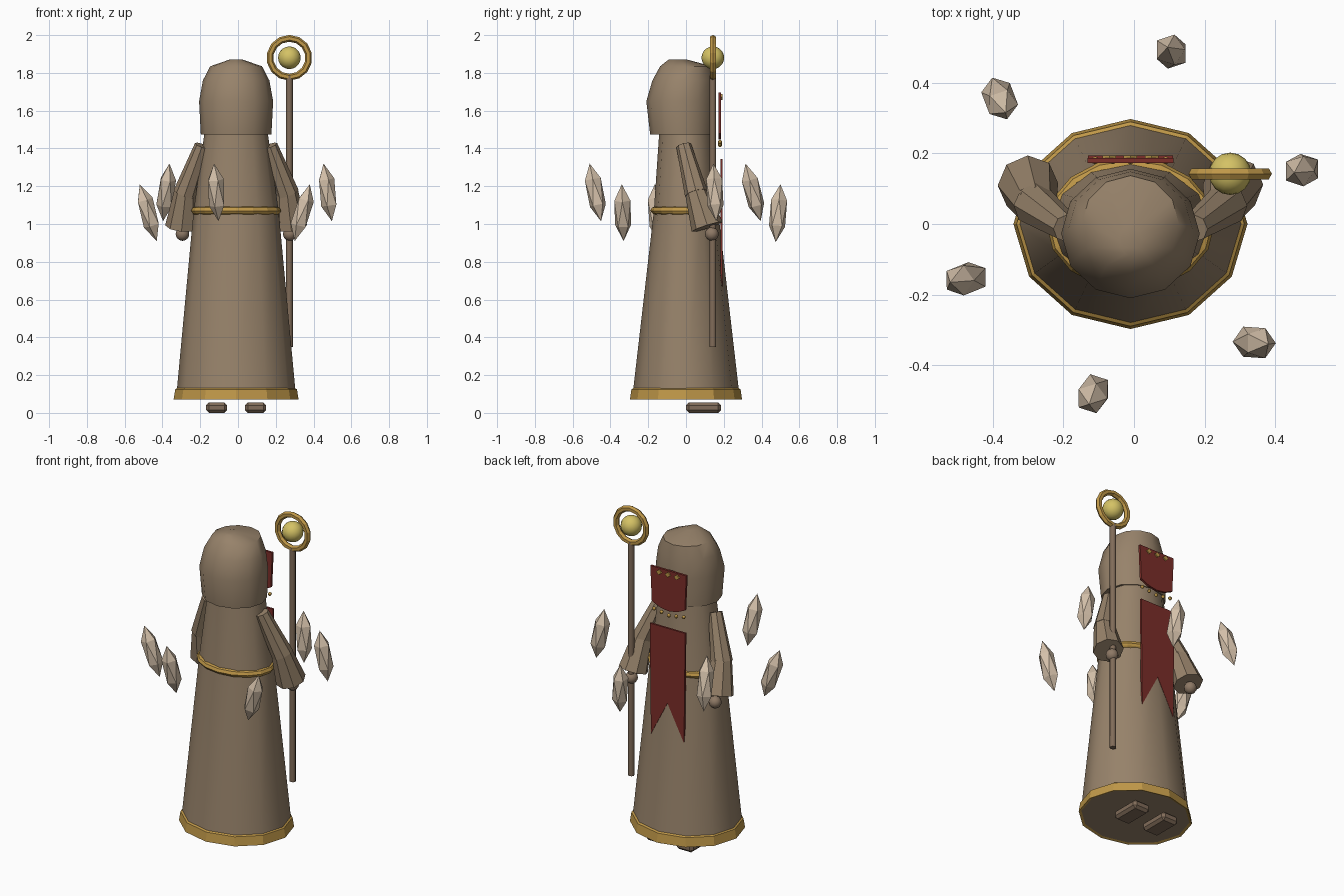
import bpy, bmesh, math
from mathutils import Vector

if "Cube" in bpy.data.objects:
    bpy.data.objects.remove(bpy.data.objects["Cube"])

CX = -0.01  # body axis


def mat(name, rgb):
    m = bpy.data.materials.new(name)
    m.diffuse_color = (*rgb, 1)
    m.use_nodes = True
    m.node_tree.nodes["Principled BSDF"].inputs["Base Color"].default_value = m.diffuse_color
    return m


CLOTH = mat("brown cloth", (0.31, 0.225, 0.145))
WOOD = mat("brown wood", (0.22, 0.15, 0.10))
SKIN = mat("brown skin", (0.27, 0.19, 0.13))
GOLD = mat("gold", (0.52, 0.31, 0.065))
GLOW = mat("yellow orb", (0.66, 0.54, 0.13))
RED = mat("dark red", (0.20, 0.027, 0.022))
STONE = mat("pale crystal", (0.66, 0.53, 0.40))


def finish(name, bm, material, smooth=None):
    bmesh.ops.recalc_face_normals(bm, faces=bm.faces)
    me = bpy.data.meshes.new(name)
    bm.to_mesh(me)
    bm.free()
    ob = bpy.data.objects.new(name, me)
    bpy.context.collection.objects.link(ob)
    me.materials.append(material)
    if smooth:
        bpy.ops.object.select_all(action='DESELECT')
        ob.select_set(True)
        bpy.context.view_layer.objects.active = ob
        bpy.ops.object.shade_smooth_by_angle(angle=math.radians(smooth))
    return ob


def loft(name, rings, material, n=12, smooth=None, closed=False):
    """Join rings of (centre, axis_u, axis_v); cap the ends or close the loop."""
    bm = bmesh.new()
    rows = []
    for c, u, v in rings:
        c, u, v = Vector(c), Vector(u), Vector(v)
        rows.append([bm.verts.new(c + u * math.cos(a) + v * math.sin(a))
                     for a in (2 * math.pi * i / n for i in range(n))])
    pairs = list(zip(rows, rows[1:]))
    if closed:
        pairs.append((rows[-1], rows[0]))
    else:
        bm.faces.new(rows[0])
        bm.faces.new(rows[-1])
    for a, b in pairs:
        for i in range(n):
            j = (i + 1) % n
            bm.faces.new((a[i], a[j], b[j], b[i]))
    return finish(name, bm, material, smooth)


def flat_ring(z, rx, ry, cy=0.0):
    return ((CX, cy, z), (rx, 0, 0), (0, ry, 0))


def tube(name, points, material, n=8, smooth=None):
    """Tapered tube through (point, radius) stations."""
    d = (Vector(points[-1][0]) - Vector(points[0][0])).normalized()
    u = d.orthogonal().normalized()
    v = d.cross(u)
    return loft(name, [(p, u * r, v * r) for p, r in points], material, n, smooth)


def ball(name, loc, r, material, seg=12, rings=8):
    bm = bmesh.new()
    bmesh.ops.create_uvsphere(bm, u_segments=seg, v_segments=rings, radius=r)
    bmesh.ops.translate(bm, verts=bm.verts, vec=loc)
    return finish(name, bm, material, 40)


def plate(name, outline, y, thick, material):
    """Flat panel from an x, z outline facing +y."""
    bm = bmesh.new()
    f = bm.faces.new([bm.verts.new((CX + x, y, z)) for x, z in outline])
    ext = bmesh.ops.extrude_face_region(bm, geom=[f])["geom"]
    bmesh.ops.translate(bm, vec=(0, thick, 0),
                        verts=[g for g in ext if isinstance(g, bmesh.types.BMVert)])
    return finish(name, bm, material)


# Robe, hem and belt
loft("robe", [flat_ring(0.075, 0.318, 0.285), flat_ring(1.07, 0.225, 0.17),
              flat_ring(1.48, 0.168, 0.142)], CLOTH, smooth=40)
loft("hem_band", [flat_ring(0.07, 0.331, 0.297), flat_ring(0.125, 0.322, 0.289),
                  flat_ring(0.135, 0.305, 0.273), flat_ring(0.08, 0.300, 0.268)],
     GOLD, closed=True)
loft("belt", [flat_ring(1.05, 0.224, 0.168), flat_ring(1.058, 0.232, 0.180),
              flat_ring(1.07, 0.238, 0.188), flat_ring(1.087, 0.230, 0.180),
              flat_ring(1.092, 0.215, 0.165)], GOLD, n=16, closed=True)

# Hood: back bulges, front stays upright and ends in a brow under a sloped crown
loft("hood", [flat_ring(1.475, 0.187, 0.17, -0.02), flat_ring(1.65, 0.196, 0.183, -0.027),
              flat_ring(1.76, 0.176, 0.163, -0.015), flat_ring(1.835, 0.137, 0.137, 0.0),
              flat_ring(1.872, 0.03, 0.045, -0.045)], CLOTH, smooth=40)

# Sleeves, hands and shoes on both sides
for s, side in ((-1, "left"), (1, "right")):
    shoulder = (CX + s * 0.18, -0.012, 1.415)
    elbow = (CX + s * 0.272, 0.055, 1.16)
    cuff = (CX + s * 0.29, 0.112, 0.985)
    tube(side + "_upper_sleeve", [(shoulder, 0.04), (elbow, 0.062)], CLOTH)
    tube(side + "_lower_sleeve", [((CX + s * 0.268, 0.05, 1.18), 0.058), (cuff, 0.086)], CLOTH)
    ball(side + "_hand", (CX + s * 0.284, 0.137, 0.947), 0.036, SKIN)
    bm = bmesh.new()
    bmesh.ops.create_cube(bm, size=1)
    bmesh.ops.scale(bm, verts=bm.verts, vec=(0.112, 0.185, 0.055))
    bmesh.ops.translate(bm, verts=bm.verts, vec=(CX + s * 0.103, 0.093, 0.0275))
    bmesh.ops.bevel(bm, geom=bm.edges[:], offset=0.015, segments=1, affect='EDGES')
    finish(side + "_shoe", bm, WOOD)

# Staff with ring head and orb
SX, SY, SZ = 0.272, 0.142, 1.88
tube("staff", [((SX, SY, 0.35), 0.018), ((SX, SY, 1.785), 0.018)], WOOD, smooth=50)
head = []
for i in range(14):
    a = 2 * math.pi * i / 14 + math.pi / 2
    out = Vector((math.cos(a), 0, math.sin(a)))
    head.append((Vector((SX, SY, SZ)) + out * 0.103, out * 0.018, (0, 0.018, 0)))
loft("staff_ring", head, GOLD, n=6, closed=True)
ball("staff_orb", (SX, SY, SZ), 0.06, GLOW, 16, 10)

# Face veil with studs and hanging beads, and the swallow-tailed banner
plate("face_veil", [(-0.122, 1.695), (0.122, 1.695), (0.112, 1.48), (0.055, 1.455),
                    (0, 1.447), (-0.055, 1.455), (-0.112, 1.48)], 0.172, 0.014, RED)
for i in (-1, 0, 1):
    x = i * 0.06
    plate("veil_stud", [(x - 0.019, 1.672), (x, 1.688), (x + 0.019, 1.672), (x, 1.656)],
          0.185, 0.009, GOLD)
for i in range(-2, 3):
    ball("veil_bead", (CX + i * 0.05, 0.18, 1.418 + 0.008 * abs(i)), 0.011, GOLD, 8, 6)
plate("banner", [(-0.12, 1.345), (0.12, 1.345), (0.112, 0.67), (0, 0.885), (-0.112, 0.67)],
      0.182, 0.012, RED)

# Floating crystals given by bottom and top tips
for lo, hi in (((-0.43, -0.145, 0.91), (-0.52, -0.165, 1.21)),
               ((-0.397, 0.395, 1.015), (-0.363, 0.315, 1.32)),
               ((-0.103, -0.45, 1.015), (-0.127, -0.51, 1.32)),
               ((0.115, 0.475, 0.905), (0.095, 0.5, 1.21)),
               ((0.30, -0.33, 0.91), (0.38, -0.34, 1.21)),
               ((0.497, 0.16, 1.015), (0.453, 0.145, 1.32))):
    lo, hi = Vector(lo), Vector(hi)
    bm = bmesh.new()
    bmesh.ops.create_icosphere(bm, subdivisions=1, radius=1)
    bmesh.ops.scale(bm, verts=bm.verts, vec=(0.05, 0.05, (hi - lo).length / 2))
    bmesh.ops.rotate(bm, verts=bm.verts,
                     matrix=Vector((0, 0, 1)).rotation_difference(hi - lo).to_matrix())
    bmesh.ops.translate(bm, verts=bm.verts, vec=(lo + hi) / 2)
    finish("crystal", bm, STONE)
